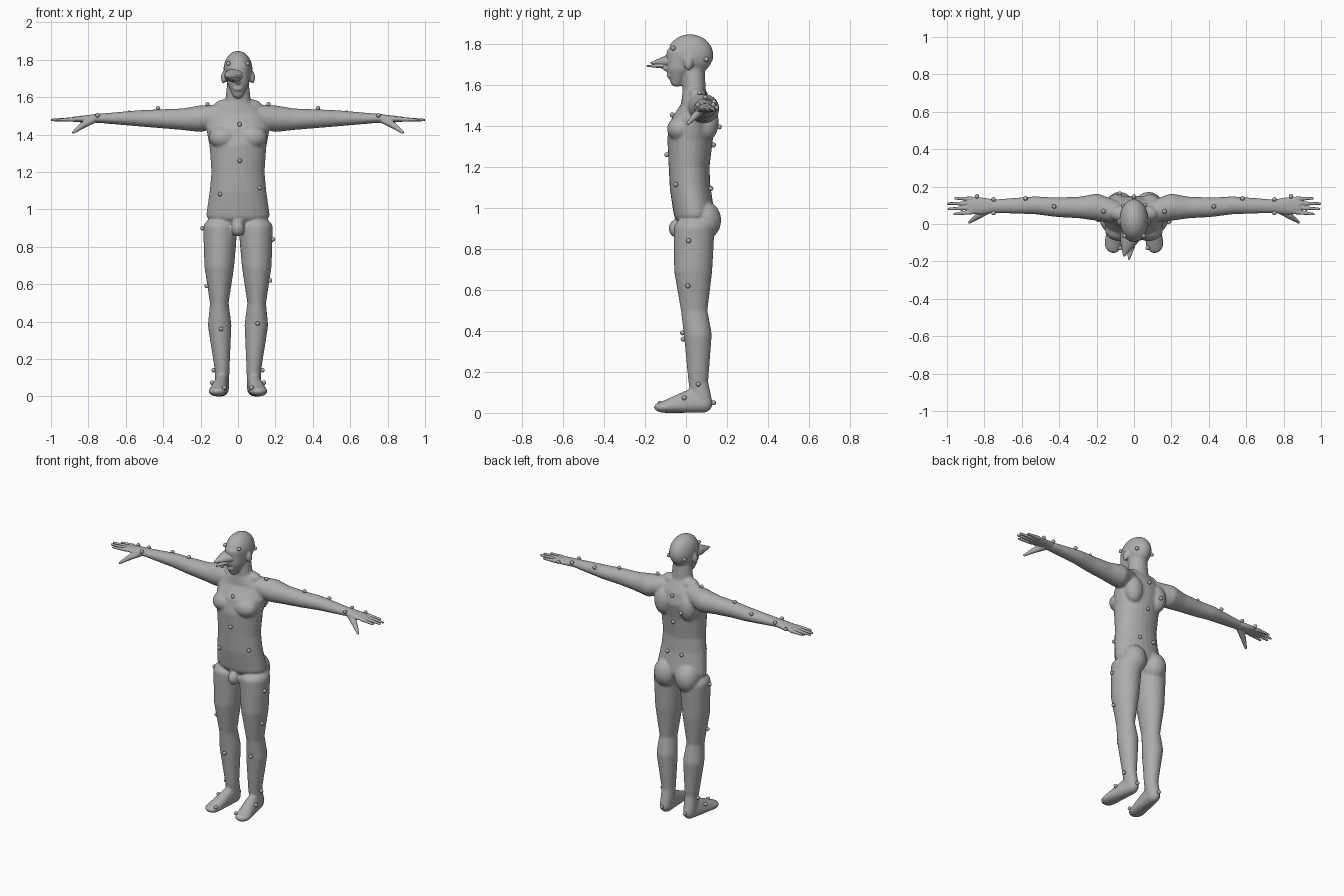
import bpy, bmesh, math
from mathutils import Vector, Matrix

cube = bpy.data.objects.get("Cube")
if cube:
    bpy.data.objects.remove(cube)

SHADE = (0.42, 0.42, 0.42, 1)
grey = bpy.data.materials.new("neutral grey")
grey.use_nodes = True
grey.diffuse_color = SHADE
grey.node_tree.nodes["Principled BSDF"].inputs["Base Color"].default_value = SHADE


def blob(x, y, z, width, depth, height, around=24):
    """Points on an ellipsoid with the given centre and radii."""
    points = []
    rows = around // 2
    for row in range(rows):
        polar = math.pi * (row + 0.5) / rows
        for step in range(around):
            turn = math.tau * step / around
            points.append(Vector((x + width * math.sin(polar) * math.cos(turn),
                                  y + depth * math.sin(polar) * math.sin(turn),
                                  z + height * math.cos(polar))))
    return points


def hull(bm, *blobs):
    """Skin stretched tightly around some blobs."""
    verts = [bm.verts.new(point) for points in blobs for point in points]
    bmesh.ops.convex_hull(bm, input=verts)
    loose = [vert for vert in verts if vert.is_valid and not vert.link_faces]
    bmesh.ops.delete(bm, geom=loose, context='VERTS')


def chain(bm, *blobs):
    """Tapering limb running from blob to blob."""
    for start, end in zip(blobs, blobs[1:]):
        hull(bm, start, end)


def mirror(bm):
    """Copy everything made so far to the other side."""
    copy = bmesh.ops.duplicate(bm, geom=bm.verts[:] + bm.edges[:] + bm.faces[:])["geom"]
    verts = [item for item in copy if isinstance(item, bmesh.types.BMVert)]
    bmesh.ops.scale(bm, vec=(-1, 1, 1), verts=verts)


def finish(bm, name, voxel=None, passes=0):
    """Make the object; with a voxel size, melt its parts together."""
    bmesh.ops.recalc_face_normals(bm, faces=bm.faces)
    mesh = bpy.data.meshes.new(name)
    bm.to_mesh(mesh)
    bm.free()
    mesh.materials.append(grey)
    thing = bpy.data.objects.new(name, mesh)
    bpy.context.collection.objects.link(thing)
    bpy.ops.object.select_all(action='DESELECT')
    thing.select_set(True)
    bpy.context.view_layer.objects.active = thing
    if voxel:
        blend = thing.modifiers.new("Blend", 'REMESH')
        blend.mode = 'VOXEL'
        blend.voxel_size = voxel
        soften = thing.modifiers.new("Soften", 'SMOOTH')
        soften.iterations = passes
        for modifier in ("Blend", "Soften"):
            bpy.ops.object.modifier_apply(modifier=modifier)
    bpy.ops.object.shade_smooth()
    return thing


# Left leg
bm = bmesh.new()
hip = blob(.095, .04, .9, .092, .1, .06)
thigh = blob(.1, .035, .7, .08, .094, .06)
knee = blob(.1, .04, .5, .05, .065, .03)
calf = blob(.098, .058, .38, .063, .068, .06)
ankle = blob(.085, .06, .15, .04, .048, .04)
heel = blob(.086, .08, .045, .038, .05, .045)
chain(bm, hip, thigh, knee, calf, ankle, heel)

# Left foot
instep = blob(.09, .02, .07, .036, .04, .045)
toes = blob(.11, -.1, .027, .048, .057, .027)
hull(bm, heel, instep, toes)

# Left arm
collarbone = blob(.1, .065, 1.5, .05, .06, .06)
deltoid = blob(.2, .09, 1.485, .05, .073, .071)
biceps = blob(.29, .088, 1.482, .05, .058, .058)
elbow = blob(.42, .09, 1.485, .05, .052, .05)
forearm = blob(.53, .1, 1.487, .05, .048, .043)
wrist = blob(.75, .095, 1.487, .03, .036, .024)
chain(bm, collarbone, deltoid, biceps, elbow, forearm, wrist)

# Left muscle masses and ear
for muscle in (
    blob(.078, -.03, 1.385, .078, .062, .062),  # chest
    blob(.09, .105, 1.42, .06, .055, .09),      # shoulder blade
    blob(.078, .09, .94, .078, .082, .095),     # seat
    blob(.06, .055, 1.55, .07, .045, .04),      # neck base
    blob(.078, .012, 1.705, .013, .022, .034),  # ear
):
    hull(bm, muscle)
mirror(bm)

# Torso and neck
hips = blob(0, .04, .97, .17, .1, .06)
belly = blob(0, .02, 1.1, .152, .1, .05)
waist = blob(0, .015, 1.2, .143, .1, .05)
ribs = blob(0, .02, 1.34, .153, .112, .05)
chest = blob(0, .04, 1.43, .17, .112, .05)
shoulders = blob(0, .055, 1.5, .15, .08, .04)
collar = blob(0, .04, 1.57, .07, .057, .03)
nape = blob(0, .035, 1.7, .055, .056, .03)
chain(bm, hips, belly, waist, ribs, chest, shoulders, collar, nape)
hull(bm, blob(0, -.045, .9, .035, .04, .045))

# Head
skull_place = Vector((0, .02, 1.745))
skull_size = Vector((.076, .111, .101))
hull(bm, blob(*skull_place, *skull_size))
chin = blob(0, -.046, 1.615, .03, .03, .024)
cheeks = blob(0, -.03, 1.68, .06, .066, .03)
brow = blob(0, -.02, 1.76, .066, .076, .03)
chain(bm, chin, cheeks, brow)
nose = blob(0, -.098, 1.685, .013, .02, .018)
lips = blob(0, -.08, 1.645, .025, .016, .012)
hull(bm, nose)
hull(bm, lips)
body = finish(bm, "body", voxel=.006, passes=10)

# Hands
bm = bmesh.new()
palm = blob(.82, .097, 1.483, .03, .046, .019)
knuckles = blob(.88, .098, 1.482, .015, .045, .013)
chain(bm, wrist, palm, knuckles)
for finger, reach in enumerate((.96, .99, .995, .955)):
    base = blob(.87, .063 + .024 * finger, 1.482, .012, .012, .012)
    tip = blob(reach, .053 + .028 * finger, 1.478, .007, .007, .007)
    hull(bm, base, tip)
thumb_root = blob(.78, .075, 1.475, .02, .02, .018)
thumb_joint = blob(.83, .045, 1.45, .017, .017, .017)
thumb_tip = blob(.88, .01, 1.412, .008, .008, .008)
chain(bm, thumb_root, thumb_joint, thumb_tip)
mirror(bm)
hands = finish(bm, "hands", voxel=.004, passes=2)

# Stretched wedge jutting out of the face
bm = bmesh.new()
temples = blob(-.01, -.03, 1.72, .06, .03, .04)
bridge = blob(-.023, -.09, 1.715, .05, .02, .033)
upper_tip = blob(-.053, -.168, 1.708, .006, .006, .005)
chain(bm, temples, bridge, upper_tip)
lower_root = blob(-.015, -.08, 1.695, .035, .02, .017)
lower_tip = blob(-.026, -.187, 1.693, .005, .005, .004)
hull(bm, lower_root, lower_tip)
finish(bm, "face_wedge")

# Close-fitting cap, cut on a slant
bm = bmesh.new()
fit = Matrix.Translation(skull_place) @ Matrix.Diagonal((*skull_size * 1.015, 1))
bmesh.ops.create_uvsphere(bm, u_segments=48, v_segments=24, radius=1, matrix=fit)
bmesh.ops.bisect_plane(bm, geom=bm.verts[:] + bm.edges[:] + bm.faces[:],
                       plane_co=(0, -.07, 1.787), plane_no=(0, .35, .94), clear_inner=True)
finish(bm, "cap")


def stud(bm, skin, *place):
    """Marker ball seated on the nearest skin."""
    found, spot, normal, face = skin.closest_point_on_mesh(Vector(place))
    seat = Matrix.Translation(spot + normal * .007)
    bmesh.ops.create_uvsphere(bm, u_segments=14, v_segments=8, radius=.012, matrix=seat)


# Markers in mirrored pairs: arms, head, feet
bm = bmesh.new()
for side in (1, -1):
    stud(bm, body, .166 * side, .06, 1.6)
    stud(bm, body, .43 * side, .1, 1.6)
    stud(bm, body, .58 * side, .14, 1.52)
    stud(bm, hands, .75 * side, .05, 1.51)
    stud(bm, hands, .75 * side, .14, 1.51)
    stud(bm, hands, .84 * side, .15, 1.49)
    stud(bm, body, .06 * side, -.07, 1.785)
    stud(bm, body, .06 * side, .1, 1.725)
    stud(bm, body, .13 * side, .06, .14)
    stud(bm, body, .13 * side, -.01, .07)
    stud(bm, body, .07 * side, -.13, .05)
    stud(bm, body, .085 * side, .14, .05)
    stud(bm, body, .06 * side, .15, 1.1)
# Single markers: front of trunk, spine, legs
for height in (1.475, 1.26):
    stud(bm, body, .01, -.1, height)
for height in (1.5, 1.3):
    stud(bm, body, 0, .2, height)
stud(bm, body, -.07, .2, 1.39)
stud(bm, body, -.105, -.08, 1.08)
stud(bm, body, .125, -.06, 1.115)
stud(bm, body, -.2, .02, .9)
stud(bm, body, .2, .01, .84)
stud(bm, body, -.17, .01, .59)
stud(bm, body, .17, .01, .62)
stud(bm, body, -.09, -.02, .36)
stud(bm, body, .105, -.02, .39)
finish(bm, "markers")
